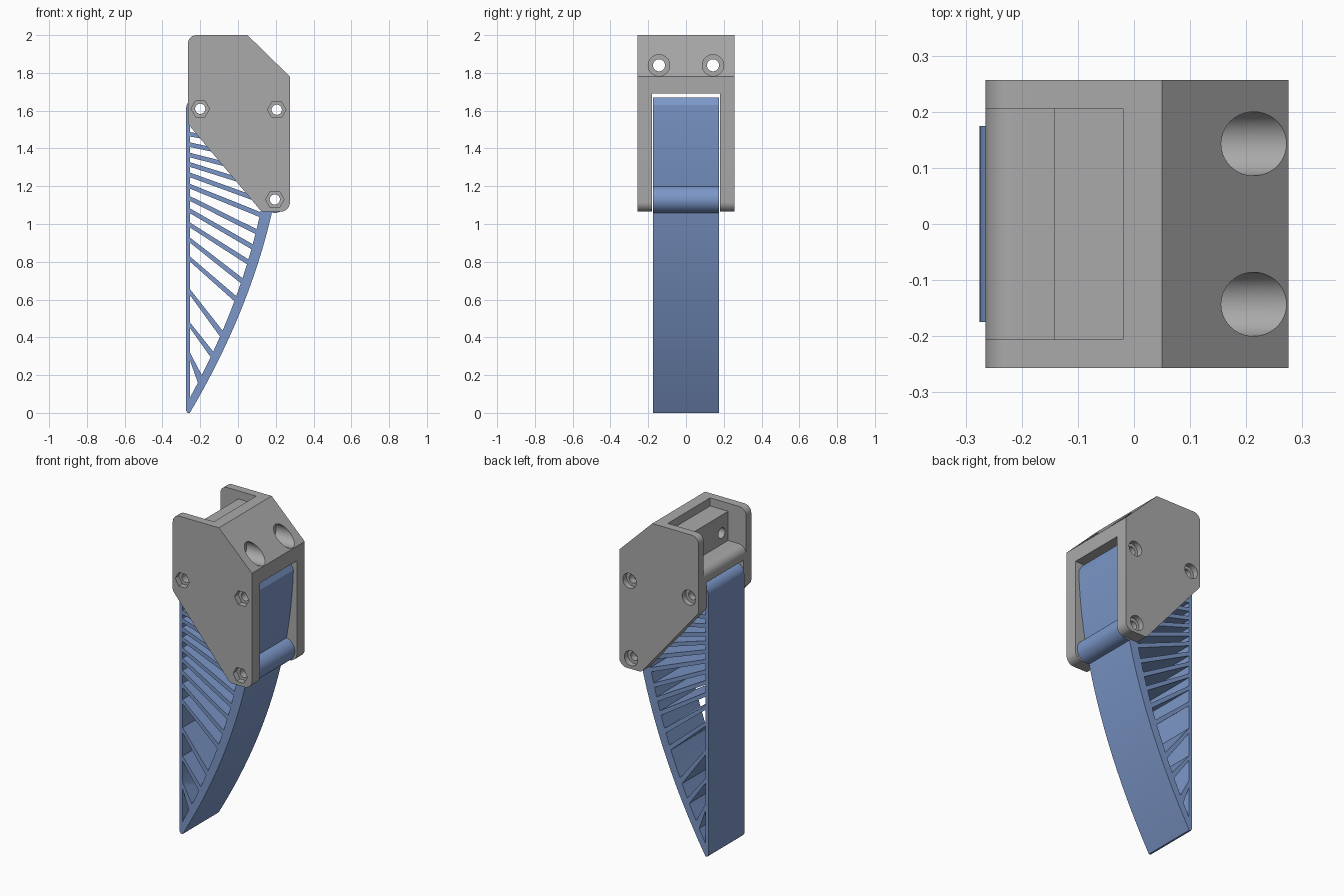
import bpy
import bmesh
import math
from mathutils import Vector

cube = bpy.data.objects.get("Cube")
if cube:
    bpy.data.objects.remove(cube, do_unlink=True)


def make_material(name, color):
    mat = bpy.data.materials.new(name)
    mat.use_nodes = True
    mat.diffuse_color = color
    mat.node_tree.nodes["Principled BSDF"].inputs["Base Color"].default_value = color
    return mat


grey = make_material("grey plastic", (0.40, 0.40, 0.40, 1))
blue = make_material("blue rubber", (0.20, 0.31, 0.58, 1))


def prisms(name, profiles, start, end, mat, axis="y"):
    """Extrude closed profiles along y (points are x, z) or along x (points are y, z)."""
    bm = bmesh.new()
    for profile in profiles:
        place = (lambda p, d: (p[0], d, p[1])) if axis == "y" else (lambda p, d: (d, p[0], p[1]))
        near = [bm.verts.new(place(p, start)) for p in profile]
        far = [bm.verts.new(place(p, end)) for p in profile]
        bm.faces.new(near)
        bm.faces.new(far)
        for i in range(len(near)):
            bm.faces.new((near[i - 1], near[i], far[i], far[i - 1]))
    bmesh.ops.recalc_face_normals(bm, faces=bm.faces)
    mesh = bpy.data.meshes.new(name)
    bm.to_mesh(mesh)
    bm.free()
    mesh.materials.append(mat)
    obj = bpy.data.objects.new(name, mesh)
    bpy.context.collection.objects.link(obj)
    return obj


def circle(x, z, r, n=40):
    return [(x + r * math.cos(math.tau * i / n), z + r * math.sin(math.tau * i / n))
            for i in range(n)]


def rounded(corners, steps=8):
    """Round each (x, z, radius) corner of a polygon with a tangent arc."""
    points = []
    for i, (x, z, r) in enumerate(corners):
        p = Vector((x, z))
        if r == 0:
            points.append((x, z))
            continue
        a = (Vector(corners[i - 1][:2]) - p).normalized()
        b = (Vector(corners[(i + 1) % len(corners)][:2]) - p).normalized()
        half = a.angle(b) / 2
        centre = p + (a + b).normalized() * (r / math.sin(half))
        first = p + a * (r / math.tan(half)) - centre
        last = p + b * (r / math.tan(half)) - centre
        for k in range(steps + 1):
            t = k / steps
            d = (first * (1 - t) + last * t).normalized() * r
            points.append(tuple(centre + d))
    return points


def combine(target, tool, operation="DIFFERENCE"):
    mod = target.modifiers.new("combine", "BOOLEAN")
    mod.operation = operation
    mod.solver = "EXACT"
    mod.object = tool
    tool.hide_render = True
    bpy.context.view_layer.objects.active = target
    bpy.ops.object.modifier_apply(modifier=mod.name)
    bpy.data.objects.remove(tool, do_unlink=True)


def smooth(obj):
    bpy.ops.object.select_all(action="DESELECT")
    obj.select_set(True)
    bpy.context.view_layer.objects.active = obj
    bpy.ops.object.shade_smooth_by_angle(angle=math.radians(28))


BOLTS = [(-0.20, 1.61), (0.205, 1.605), (0.195, 1.13)]

# Mounting bracket: chamfered block with a slot for the finger
bracket = prisms("bracket", [rounded([
    (-0.265, 2.0, 0.045), (0.05, 2.0, 0), (0.275, 1.78, 0),
    (0.275, 1.065, 0.05), (0.125, 1.065, 0.03), (-0.265, 1.53, 0.03)])],
    -0.257, 0.257, grey)
combine(bracket, prisms("slot", [[(-0.5, 0.9), (0.5, 0.9), (0.5, 1.69), (-0.5, 1.69)]],
                        -0.18, 0.18, grey))

# Stepped pocket open at the top, leaving a screw block and a round-edged shelf
arc = [(-0.215 - 0.05 * math.sin(a), 1.72 + 0.05 * math.cos(a))
       for a in (math.pi / 2 * i / 8 for i in range(9))]
pocket = ([(-0.02, 2.1), (-0.02, 1.95), (-0.143, 1.95), (-0.143, 1.77)]
          + arc + [(-0.4, 1.72), (-0.4, 2.1)])
combine(bracket, prisms("pocket", [pocket], -0.206, 0.206, grey))

# Mounting screw holes with wide counterbores in the sloped face
for radius, depth in ((0.032, -0.2), (0.057, 0.12)):
    combine(bracket, prisms("screw_holes", [circle(y, 1.84, radius) for y in (-0.143, 0.143)],
                            depth, 0.5, grey, "x"))

# Cross bolt holes, hexagonal nut recesses in front, round recesses behind
for name, radius, sides, start, end in (("bolt_holes", 0.027, 40, -0.4, 0.4),
                                        ("nut_recesses", 0.049, 6, -0.4, -0.222),
                                        ("head_recesses", 0.046, 40, 0.222, 0.4)):
    combine(bracket, prisms(name, [circle(x, z, radius, sides) for x, z in BOLTS],
                            start, end, grey))
smooth(bracket)


# Finger: flat contact strip, bowed back strip and slanted ribs between them
def outer(z):
    return -0.255 + 0.59 * z - 0.17 * z * z


def inner(z):
    return outer(z) - 0.045 - 0.015 * z


TOP, WIDTH, STRIP = 1.67, 0.175, -0.255
bow = [(outer(z), z, 0) for z in (1.63 * i / 40 for i in range(41))]
outline = [(-0.275, TOP, 0.06), (-0.275, 0.012, 0), (-0.267, 0, 0)] + bow + [(0.235, TOP, 0)]
finger = prisms("finger", [rounded(outline)], -WIDTH, WIDTH, blue)
combine(finger, prisms("hinge_roll", [circle(0.195, 1.13, 0.071, 48)], -WIDTH, WIDTH, blue),
        "UNION")

# Rib heights at the contact strip and at the bowed strip
RIBS = [(0.07, 0.09), (0.30, 0.18), (0.465, 0.31), (0.64, 0.42), (0.815, 0.605),
        (0.915, 0.70), (0.995, 0.80), (1.07, 0.88), (1.135, 0.96), (1.20, 1.05),
        (1.26, 1.12), (1.315, 1.19), (1.365, 1.26), (1.42, 1.33), (1.475, 1.40),
        (1.55, 1.53)]


def half_rib(i):
    left, right = RIBS[i]
    slope = (left - right) / (inner(right) - STRIP) if 0 < i else 0
    return (0.007 + 0.004 * min(left, 1.2)) * math.sqrt(1 + slope * slope)


windows = []
for i in range(len(RIBS) - 1):
    low, high = half_rib(i), half_rib(i + 1)
    r0, r1 = RIBS[i][1] + low, RIBS[i + 1][1] - high
    curve = [(inner(z), z) for z in (r0 + (r1 - r0) * k / 4 for k in range(5))]
    windows.append([(STRIP, RIBS[i + 1][0] - high), (STRIP, RIBS[i][0] + low)] + curve)
combine(finger, prisms("windows", windows, -0.3, 0.3, blue))
combine(finger, prisms("finger_holes", [circle(x, z, 0.027) for x, z in BOLTS], -0.3, 0.3, blue))
smooth(finger)
